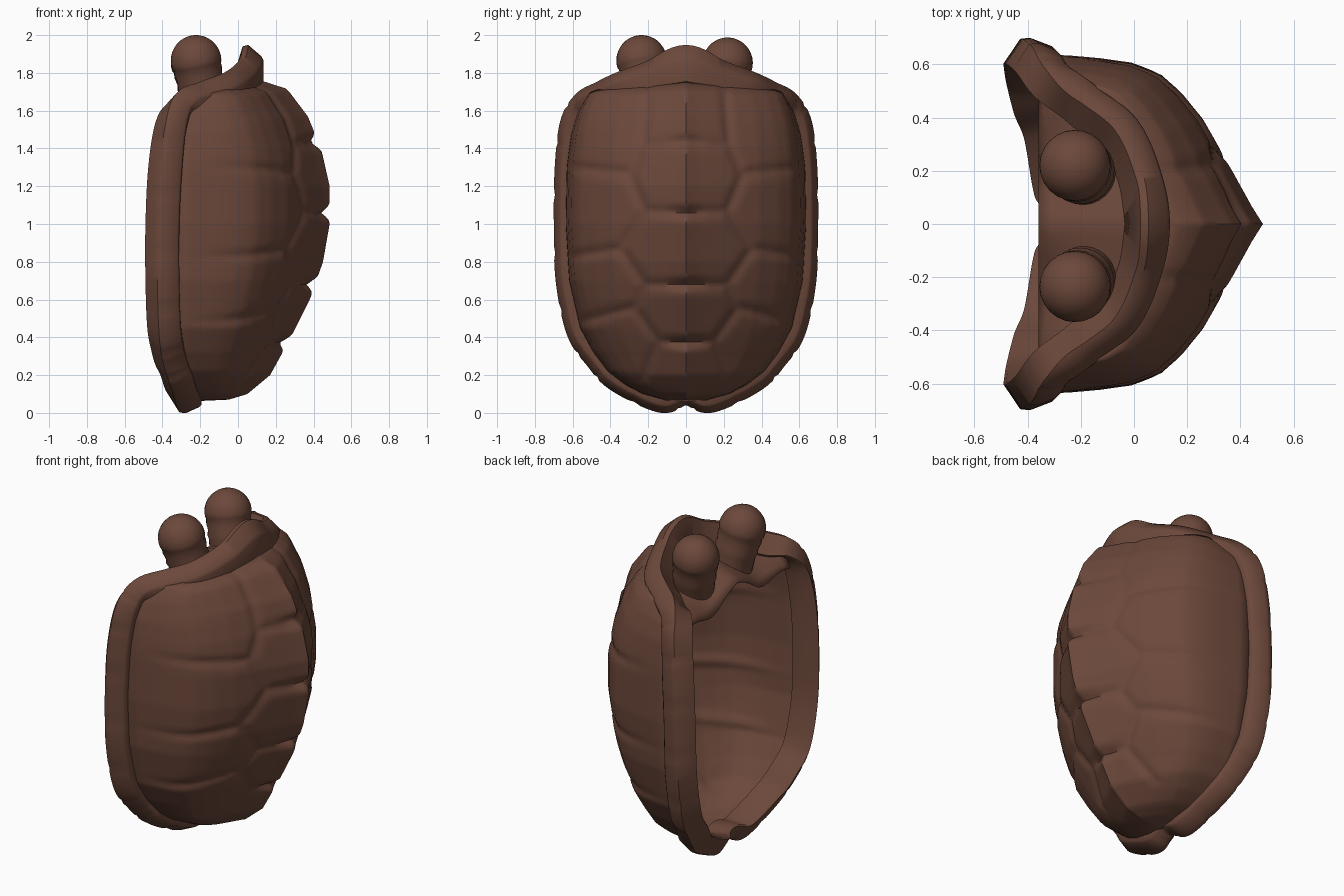
import bpy, bmesh, math
from mathutils import Vector

cube = bpy.data.objects.get("Cube")
if cube:
    bpy.data.objects.remove(cube, do_unlink=True)

COLOUR = (0.15, 0.065, 0.043, 1)
brown = bpy.data.materials.new("shell brown")
brown.use_nodes = True
brown.diffuse_color = COLOUR
shader = next(n for n in brown.node_tree.nodes if n.type == 'BSDF_PRINCIPLED')
shader.inputs["Base Color"].default_value = COLOUR
shader.inputs["Roughness"].default_value = 0.8


def lerp_table(table, t):
    """Linear interpolation of (key, value) pairs."""
    for (a, va), (b, vb) in zip(table, table[1:]):
        if t <= b:
            return va + (vb - va) * max(0, (t - a) / (b - a))
    return table[-1][1]


def grid_object(name, rows, closed_rows=False, closed_cols=False, thickness=0, angle=45):
    """Skin a list of point rows with quads."""
    bm = bmesh.new()
    grid = [[bm.verts.new(p) for p in row] for row in rows]
    n, m = len(grid), len(grid[0])
    for i in range(n if closed_rows else n - 1):
        for j in range(m if closed_cols else m - 1):
            k, l = (i + 1) % n, (j + 1) % m
            bm.faces.new((grid[i][j], grid[i][l], grid[k][l], grid[k][j]))
    if closed_cols:
        if not closed_rows:
            bm.faces.new(grid[0])
            bm.faces.new(grid[-1])
        bmesh.ops.recalc_face_normals(bm, faces=bm.faces)
    mesh = bpy.data.meshes.new(name)
    bm.to_mesh(mesh)
    bm.free()
    mesh.materials.append(brown)
    obj = bpy.data.objects.new(name, mesh)
    bpy.context.collection.objects.link(obj)
    if thickness:
        mod = obj.modifiers.new("thickness", 'SOLIDIFY')
        mod.thickness = thickness
        mod.offset = -1
    bpy.ops.object.select_all(action='DESELECT')
    obj.select_set(True)
    bpy.context.view_layer.objects.active = obj
    bpy.ops.object.shade_smooth_by_angle(angle=math.radians(angle))
    return obj


# Domed back: keel line, half width and cross-section
KEEL = [(.07, -.05), (.1, .05), (.2, .17), (.4, .28), (.6, .38), (.8, .45),
        (1, .485), (1.2, .485), (1.4, .44), (1.55, .37), (1.68, .26), (1.72, .12)]
WIDTH = [(.07, .12), (.1, .23), (.15, .325), (.22, .415), (.32, .49), (.45, .56), (.7, .617),
         (1, .635), (1.3, .63), (1.5, .605), (1.62, .575), (1.72, .53)]
BASE = [(.07, -.25), (.3, -.31), (1.6, -.3), (1.72, -.27)]
ACROSS = [(0, 0), (.4, .39), (.6, .62), (.75, .78), (.85, .89), (.92, .955), (.96, .995), (1, 1.005)]
BULGE = [(0, 1), (.1, .95), (.4, .82), (.6, .715), (.75, .61), (.85, .51),
         (.92, .38), (.96, .15), (1, -.06)]
# Seams between plates, one half, as (y, z) polylines
SEAMS = [
    [(.2, 1.72), (.23, 1.42), (.3, 1.26), (.22, 1.07), (.35, .87), (.22, .68),
     (.27, .55), (.15, .38), (.22, .2)],
    [(0, 1.43), (.23, 1.42)], [(0, 1.06), (.22, 1.07)],
    [(0, .68), (.22, .68)], [(0, .37), (.15, .38)],
    [(.3, 1.27), (.6, 1.3)], [(.35, .87), (.6, .83)], [(.27, .56), (.54, .49)],
]


def seam_distance(y, z):
    best, p = 1, Vector((y, z))
    for line in SEAMS:
        for a, b in zip(line, line[1:]):
            a, b = Vector(a), Vector(b)
            t = max(0, min(1, (p - a).dot(b - a) / (b - a).length_squared))
            best = min(best, (p - a.lerp(b, t)).length)
    return best


rows = []
for i in range(101):
    z = .07 + 1.65 * (i / 100) ** 1.15
    keel, width, base = (lerp_table(t, z) for t in (KEEL, WIDTH, BASE))
    row = []
    for j in range(-38, 39):
        u = abs(j) / 38
        y = width * lerp_table(ACROSS, u)
        f = lerp_table(BULGE, u)
        d = seam_distance(y, z)
        depth = .017 + .03 * max(0, 1 - y / .12)
        cut = depth * max(0, 1 - d / .05) ** 1.5 * min(1, max(0, f) * 3)
        lift = max(0, z - 1.4) / .32 * .1 * (f - .6)
        row.append((base + (keel - base) * f - cut,
                    math.copysign(y * (1 - cut * .6), j), z + lift))
    rows.append(row)
# flat underside closing the lower end
rows.insert(0, [(-.27, y, .06) for x, y, z in rows[0]])
grid_object("domed_back", rows, thickness=0.012, angle=50)

# Rim: stations (x, y, z, half depth, half thickness) from bottom to top
RIM = [(-.265, 0, .085, .07, .045), (-.285, .13, .058, .09, .058), (-.325, .365, .17, .09, .06),
       (-.365, .475, .285, .09, .06), (-.39, .577, .43, .09, .056), (-.4, .638, .7, .09, .052),
       (-.4, .65, 1.0, .09, .05), (-.385, .645, 1.3, .09, .05),
       (-.355, .615, 1.53, .085, .053), (-.305, .545, 1.645, .08, .058),
       (-.185, .45, 1.69, .08, .066), (-.05, .34, 1.733, .08, .075),
       (.025, .17, 1.785, .08, .086), (.05, 0, 1.843, .085, .105)]
# Lopsided section: (depth, outward), sharp inner lip and peaked outer edge
SECTION = [(-1, -.92), (-.88, -1.08), (1, -.95), (1, .2), (.88, .42), (.05, 1), (-.3, .93)]
mirrored = [(x, -y, z, a, b) for x, y, z, a, b in RIM[-2:0:-1]]
stations = [Vector(s) for s in RIM + mirrored]
count, STEPS = len(stations), 8


def catmull(i, t):
    p0, p1, p2, p3 = (stations[(i + k) % count] for k in (-1, 0, 1, 2))
    return (p1 * 2 + (p2 - p0) * t + (p0 * 2 - p1 * 5 + p2 * 4 - p3) * t * t
            + (p1 * 3 - p0 - p2 * 3 + p3) * t ** 3) / 2


path = [catmull(i, k / STEPS) for i in range(count) for k in range(STEPS)]
rings = []
for i, s in enumerate(path):
    centre = Vector(s[:3])
    tangent = (Vector(path[(i + 1) % len(path)][:3]) - Vector(path[i - 1][:3])).normalized()
    deep = (Vector((1, 0, 0)) - tangent * tangent.x).normalized()
    out = tangent.cross(deep)
    # each rim plate pinches at its seam
    pinch = .88 if i % STEPS == 4 and centre.z < 1.6 else 1
    rings.append([centre + deep * s[3] * c + out * s[4] * n * (pinch if n > 0 else 1)
                  for c, n in SECTION])
grid_object("shell_rim", rings, closed_rows=True, closed_cols=True, angle=50)

# Shelf inside the top of the rim that carries the stalks
REACH = [(0, .03), (.17, .01), (.34, -.06), (.45, -.2), (.52, -.31)]
shelf = []
for i in range(9):
    t = i / 8
    row = []
    for j in range(-12, 13):
        y = .51 * j / 12
        back = lerp_table(REACH, abs(y))
        top = 1.76 - .22 * abs(y)
        droop = .06 * t + .04 * t ** 3 + .07 * t ** 3 * math.exp(-((abs(y) - .24) / .12) ** 2)
        row.append((back + (-.36 - back) * t, y, top - droop))
    shelf.append(row)
grid_object("stalk_shelf", shelf, thickness=0.012)

# Ball-topped stalks: (radius, distance from ball centre along the axis)
PROFILE = [(.122, -.27), (.118, -.15), (.126, -.125), (.12, -.1), (.128, -.06), (.126, -.03)]
PROFILE += [(.134 * math.cos(a), .134 * math.sin(a))
            for a in (math.radians(-8 + 97 * k / 10) for k in range(11))]
for name, y, top in (("left_stalk", .22, 1.853), ("right_stalk", -.235, 1.866)):
    ball = Vector((-.222, y, top))
    axis = (ball - Vector((-.165, y * .78, 1.58))).normalized()
    side = axis.orthogonal().normalized()
    other = axis.cross(side)
    turns = [(math.cos(math.tau * k / 24), math.sin(math.tau * k / 24)) for k in range(24)]
    grid_object(name, [[ball + axis * h + (side * c + other * s) * r for c, s in turns]
                       for r, h in PROFILE], closed_cols=True, angle=35)
